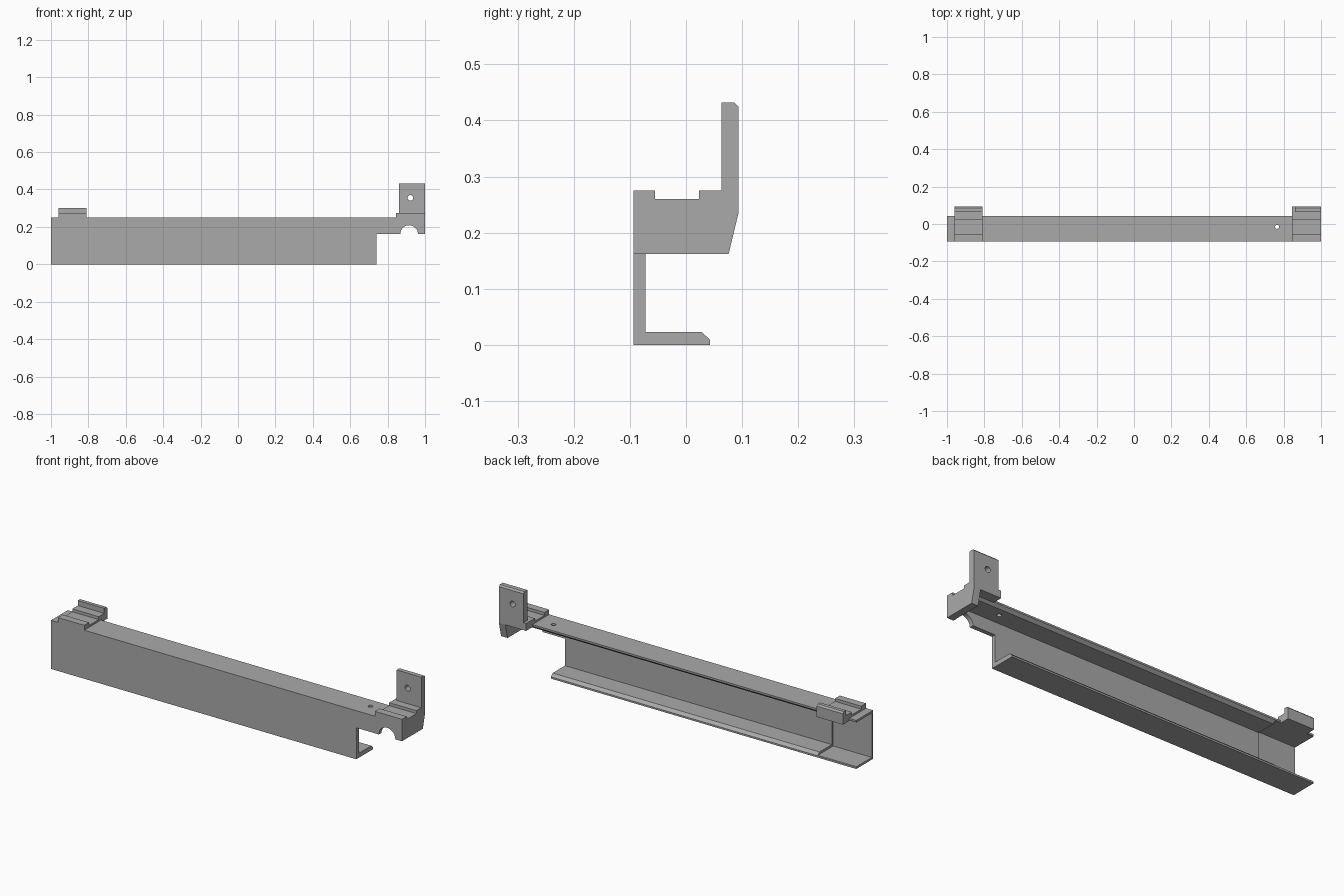
import bpy, bmesh, math
from mathutils import Matrix, Vector

cube = bpy.data.objects.get("Cube")
if cube:
    bpy.data.objects.remove(cube, do_unlink=True)

GREY = (0.40, 0.40, 0.40, 1)
mat = bpy.data.materials.new("plain_grey")
mat.use_nodes = True
mat.diffuse_color = GREY
mat.node_tree.nodes["Principled BSDF"].inputs["Base Color"].default_value = GREY


def add_object(name, bm):
    bmesh.ops.recalc_face_normals(bm, faces=bm.faces)
    mesh = bpy.data.meshes.new(name)
    bm.to_mesh(mesh)
    bm.free()
    mesh.materials.append(mat)
    obj = bpy.data.objects.new(name, mesh)
    bpy.context.collection.objects.link(obj)
    return obj


def prism(name, x0, x1, profile):
    """Extrude a (y, z) profile along x."""
    bm = bmesh.new()
    face = bm.faces.new([bm.verts.new((x0, y, z)) for y, z in profile])
    ext = bmesh.ops.extrude_face_region(bm, geom=[face])
    moved = [v for v in ext["geom"] if isinstance(v, bmesh.types.BMVert)]
    bmesh.ops.translate(bm, verts=moved, vec=(x1 - x0, 0, 0))
    return add_object(name, bm)


def box(name, x0, x1, y0, y1, z0, z1):
    return prism(name, x0, x1, [(y0, z0), (y1, z0), (y1, z1), (y0, z1)])


def cylinder(name, centre, radius, depth, axis):
    bm = bmesh.new()
    rot = Vector((0, 0, 1)).rotation_difference(Vector(axis)).to_matrix().to_4x4()
    bmesh.ops.create_cone(bm, cap_ends=True, segments=32, radius1=radius,
                          radius2=radius, depth=depth,
                          matrix=Matrix.Translation(centre) @ rot)
    return add_object(name, bm)


def cut(obj, cutter):
    cutter.hide_render = True
    mod = obj.modifiers.new("cut", "BOOLEAN")
    mod.operation = "DIFFERENCE"
    mod.solver = "EXACT"
    mod.object = cutter
    bpy.context.view_layer.objects.active = obj
    bpy.ops.object.modifier_apply(modifier=mod.name)
    bpy.data.objects.remove(cutter, do_unlink=True)


FRONT, BACK = -0.094, 0.094
TOP, RIB, GROOVE = 0.25, 0.275, 0.26
EDGE = 0.043        # back edge of both flanges
END = 0.963         # inner face of the end plate

# C-shaped rail with chamfered flange lips
lower = [(FRONT, 0), (EDGE, 0), (EDGE, 0.009), (0.028, 0.023), (-0.072, 0.023)]
upper = [(y, TOP - z) for y, z in reversed(lower)]
rail = prism("channel_rail", -1, END, lower + upper)

# Shortened lower half, thinned socket end, round notch and screw hole
cut(rail, box("rail_end_cutter", 0.74, 1.1, -0.2, 0.2, -0.1, 0.162))
cut(rail, box("socket_cutter", -1.1, -0.78, -0.084, 0.2, 0.011, 0.239))
cut(rail, cylinder("notch_cutter", (0.915, FRONT, 0.162), 0.047, 0.1, (0, 1, 0)))
cut(rail, cylinder("screw_cutter", (0.765, -0.015, TOP), 0.011, 0.2, (0, 0, 1)))

# Tapered plate closing the bracket end
prism("end_plate", END, 1, [
    (FRONT, 0.162), (0.076, 0.162), (BACK, 0.237),
    (EDGE, 0.237), (EDGE, TOP), (FRONT, TOP)])

# Ribbed decks on top of both ends
ribs = [(FRONT, TOP), (FRONT, RIB), (-0.055, RIB), (-0.055, GROOVE),
        (0.023, GROOVE), (0.023, RIB)]
overhang = [(BACK, 0.237), (EDGE, 0.237), (EDGE, TOP)]
prism("upright_deck", 0.845, 1, ribs + [(BACK, RIB)] + overhang)
prism("lip_deck", -0.96, -0.81, ribs + [
    (0.068, RIB), (0.068, 0.301), (0.086, 0.301), (BACK, 0.293)] + overhang)

# Upright mounting tab with a hole
tab = prism("mounting_tab", 0.86, 1, [
    (0.063, RIB), (BACK, RIB), (BACK, 0.424), (0.086, 0.432), (0.063, 0.432)])
cut(tab, cylinder("tab_hole_cutter", (0.922, 0.08, 0.355), 0.015, 0.2, (0, 1, 0)))

# Smooth only the round cuts
for obj in (rail, tab):
    bpy.ops.object.select_all(action="DESELECT")
    obj.select_set(True)
    bpy.context.view_layer.objects.active = obj
    bpy.ops.object.shade_smooth_by_angle(angle=math.radians(25))
